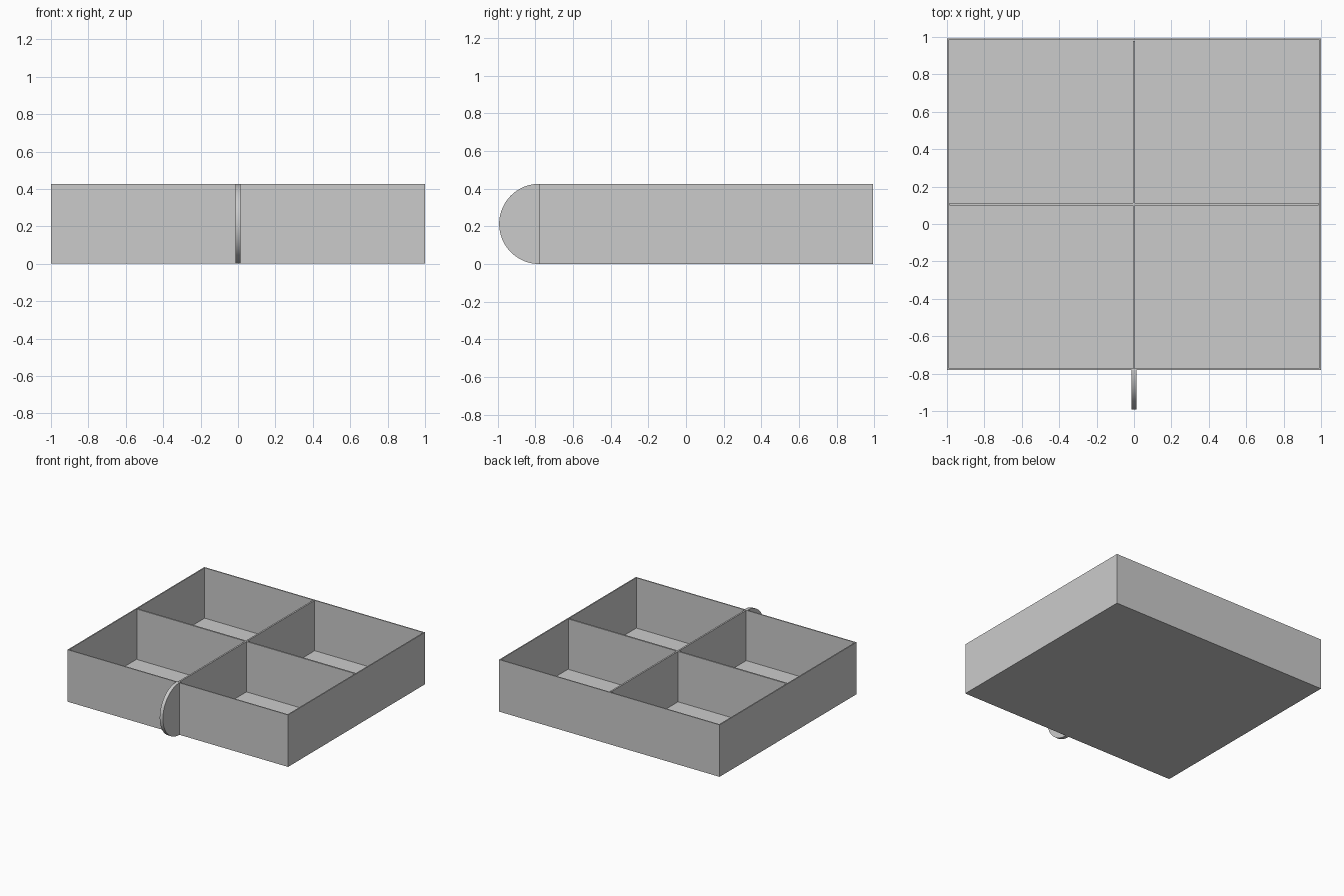
import bpy
import bmesh
from math import cos, sin, pi

cube = bpy.data.objects.get("Cube")
if cube:
    bpy.data.objects.remove(cube, do_unlink=True)

WALL = 0.0133
HEIGHT = 0.426
FRONT, BACK = -0.78, 0.993
DIVIDER_Y = 0.1065

grey = bpy.data.materials.new("light grey")
grey.use_nodes = True
grey.diffuse_color = (0.6, 0.6, 0.6, 1)
grey.node_tree.nodes["Principled BSDF"].inputs["Base Color"].default_value = (0.6, 0.6, 0.6, 1)


def add_object(name, bm):
    bmesh.ops.recalc_face_normals(bm, faces=bm.faces)
    mesh = bpy.data.meshes.new(name)
    bm.to_mesh(mesh)
    bm.free()
    mesh.materials.append(grey)
    obj = bpy.data.objects.new(name, mesh)
    bpy.context.collection.objects.link(obj)
    return obj


def box(bm, x, y, z):
    """Add a box spanning the given (low, high) ranges."""
    verts = bmesh.ops.create_cube(bm, size=1)["verts"]
    for v in verts:
        v.co = [r[0] if c < 0 else r[1] for c, r in zip(v.co, (x, y, z))]


# Tray shell: a block with one inset, sunken top face
bm = bmesh.new()
box(bm, (-1, 1), (FRONT, BACK), (0, HEIGHT))
top = max(bm.faces, key=lambda f: f.calc_center_median().z)
bmesh.ops.inset_region(bm, faces=[top], thickness=WALL)
floor = bmesh.ops.extrude_face_region(bm, geom=[top])["geom"]
bmesh.ops.delete(bm, geom=[top], context="FACES")
bmesh.ops.translate(bm, verts=[g for g in floor if isinstance(g, bmesh.types.BMVert)],
                    vec=(0, 0, WALL - HEIGHT))
add_object("tray", bm)

# Crossed dividers: one lengthwise, two half-width pieces meeting it
half = WALL / 2
inside_z = (WALL, HEIGHT)
bm = bmesh.new()
box(bm, (-half, half), (FRONT + WALL, BACK - WALL), inside_z)
add_object("long_divider", bm)
for side, x in (("left", (half, 1 - WALL)), ("right", (WALL - 1, -half))):
    bm = bmesh.new()
    box(bm, x, (DIVIDER_Y - half, DIVIDER_Y + half), inside_z)
    add_object(side + "_cross_divider", bm)

# Half-disc pull tab on the front
bm = bmesh.new()
radius, steps, tab_half = HEIGHT / 2, 48, 0.0145
arc = [pi / 2 + pi * i / steps for i in range(steps + 1)]
outline = [bm.verts.new((-tab_half, FRONT + radius * cos(a), radius + radius * sin(a))) for a in arc]
side = bm.faces.new(outline)
moved = bmesh.ops.extrude_face_region(bm, geom=[side])["geom"]
bmesh.ops.translate(bm, verts=[g for g in moved if isinstance(g, bmesh.types.BMVert)],
                    vec=(2 * tab_half, 0, 0))
tab = add_object("pull_tab", bm)
bpy.ops.object.select_all(action="DESELECT")
tab.select_set(True)
bpy.context.view_layer.objects.active = tab
bpy.ops.object.shade_smooth_by_angle()
